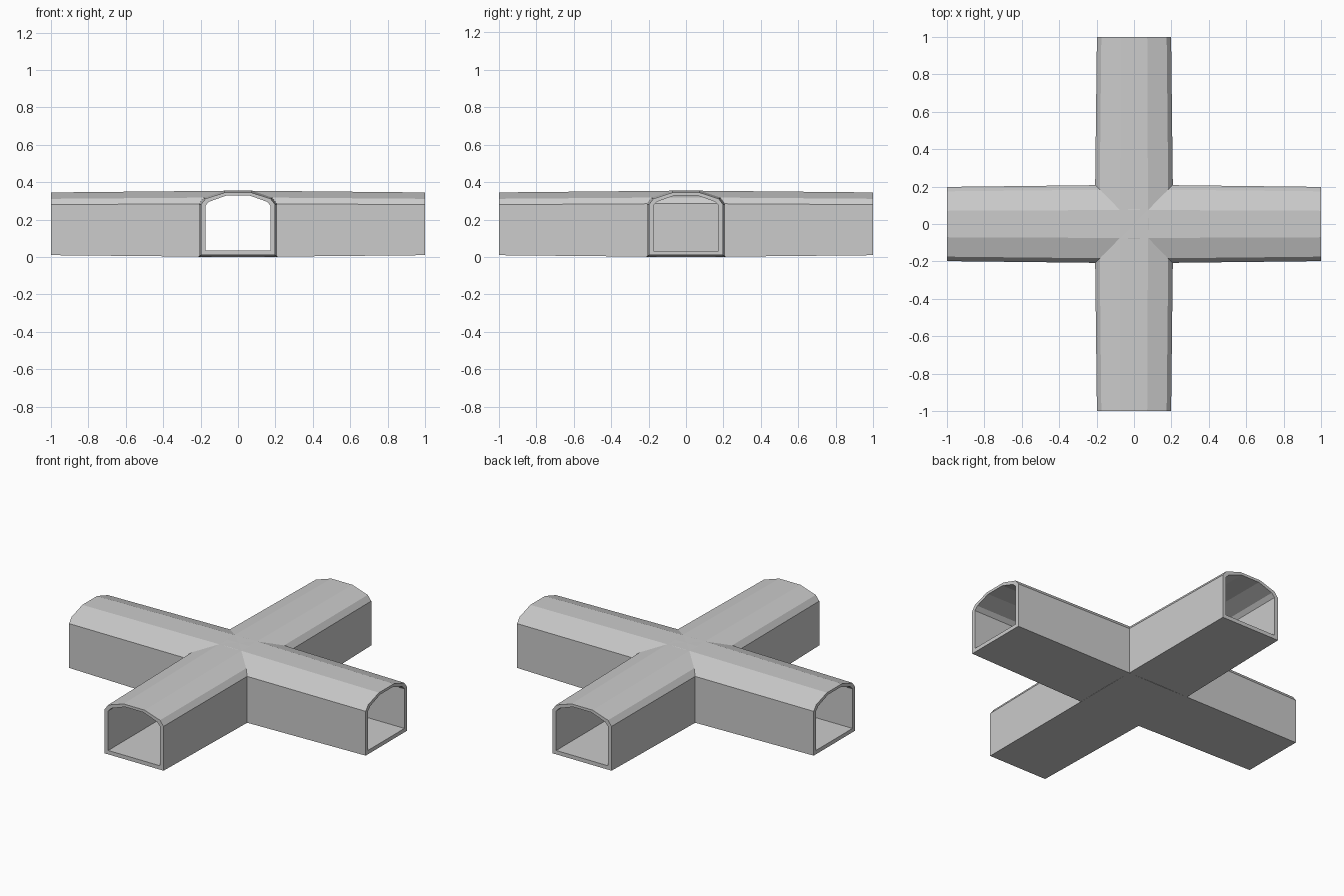
import bpy, bmesh

if "Cube" in bpy.data.objects:
    bpy.data.objects.remove(bpy.data.objects["Cube"])

MID_Z = 0.1775      # height the arms taper towards
END_SCALE = 0.944   # size of the open ends relative to the crossing

# right half of each arched cross-section (across, height), bottom to top
OUTER = [(0.21, 0.0), (0.21, 0.286), (0.185, 0.319), (0.075, 0.355)]
INNER = [(0.185, 0.025), (0.185, 0.28), (0.163, 0.303), (0.065, 0.338)]


def full(half):
    return half + [(-a, z) for a, z in reversed(half)]


def tunnel(name, along_x, profiles):
    """Tapered tunnel: one profile gives a solid, two give a hollow tube."""
    bm = bmesh.new()
    shells = []
    for half in profiles:
        rings = []
        for pos, s in ((-1, END_SCALE), (0, 1), (1, END_SCALE)):
            ring = []
            for a, z in full(half):
                a, z = a * s, MID_Z + (z - MID_Z) * s
                ring.append(bm.verts.new((pos, a, z) if along_x else (a, pos, z)))
            rings.append(ring)
        n = len(rings[0])
        for r0, r1 in zip(rings, rings[1:]):
            for i in range(n):
                j = (i + 1) % n
                bm.faces.new((r0[i], r0[j], r1[j], r1[i]))
        shells.append(rings)
    for end in (0, 2):
        if len(shells) == 1:
            bm.faces.new(shells[0][end])
        else:
            o, i_ = shells[0][end], shells[1][end]
            for i in range(len(o)):
                j = (i + 1) % len(o)
                bm.faces.new((o[i], o[j], i_[j], i_[i]))
    bmesh.ops.recalc_face_normals(bm, faces=bm.faces)
    mesh = bpy.data.meshes.new(name)
    bm.to_mesh(mesh)
    bm.free()
    obj = bpy.data.objects.new(name, mesh)
    bpy.context.collection.objects.link(obj)
    return obj


# continuous tunnel running front to back
tunnel("main_tunnel", False, [OUTER, INNER])

# side arms, cleared out of the main tunnel's passage
side = tunnel("side_tunnel", True, [OUTER, INNER])
cutter = tunnel("passage_cutter", False, [INNER])
cutter.hide_render = True
cutter.hide_viewport = True
cut = side.modifiers.new("clear_passage", 'BOOLEAN')
cut.operation = 'DIFFERENCE'
cut.solver = 'EXACT'
cut.object = cutter
